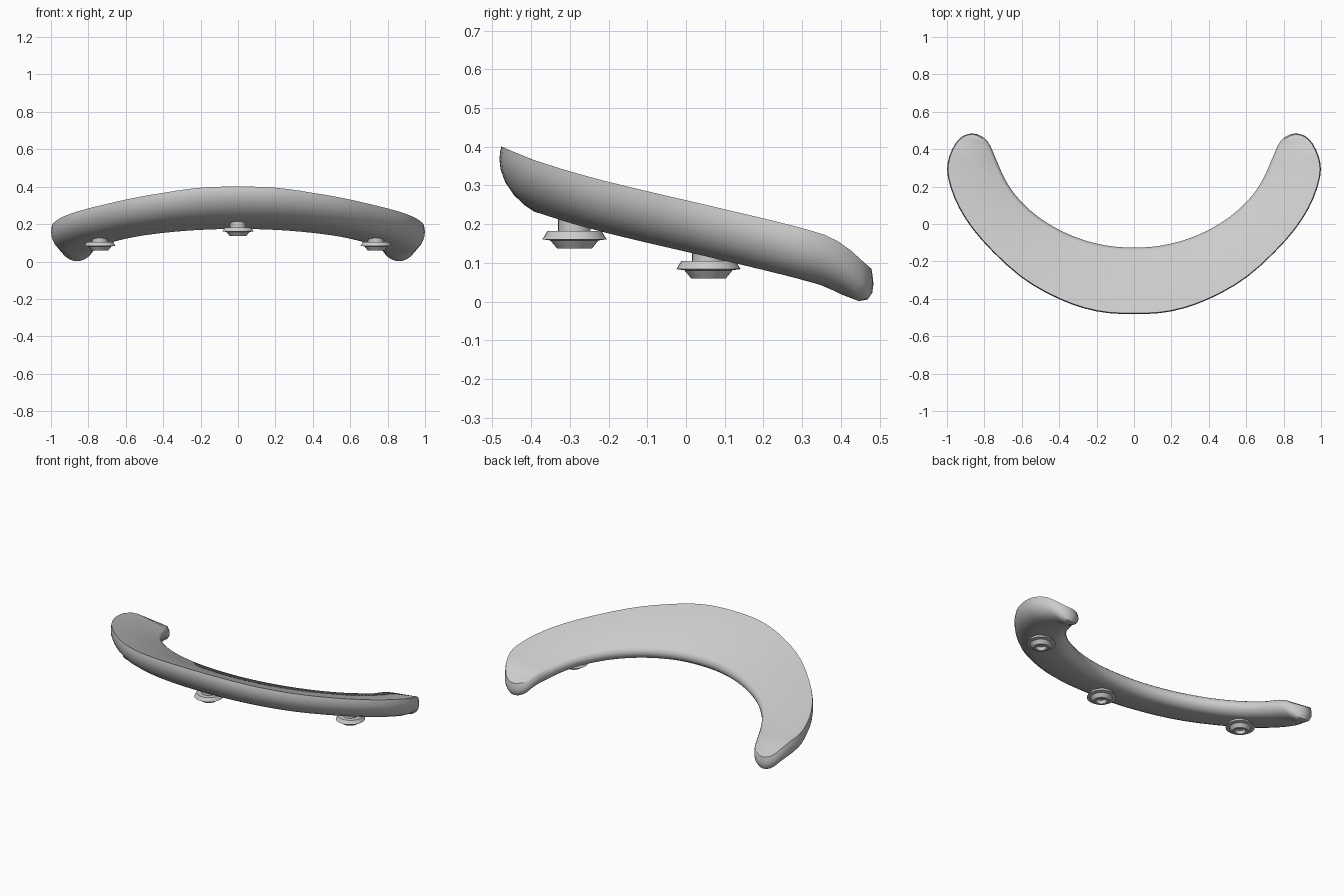
import bpy, bmesh, math
from mathutils import Vector

if "Cube" in bpy.data.objects:
    bpy.data.objects.remove(bpy.data.objects["Cube"])

def finish(bm, name, angle):
    bmesh.ops.recalc_face_normals(bm, faces=bm.faces[:])
    me = bpy.data.meshes.new(name)
    bm.to_mesh(me)
    bm.free()
    ob = bpy.data.objects.new(name, me)
    bpy.context.collection.objects.link(ob)
    bpy.ops.object.select_all(action='DESELECT')
    ob.select_set(True)
    bpy.context.view_layer.objects.active = ob
    bpy.ops.object.shade_smooth_by_angle(angle=math.radians(angle))
    return ob

# Height of the tilted outer rim along y
SLOPE = [(-.48, .402), (-.4, .368), (-.3, .336), (-.2, .309), (-.1, .285), (0, .262),
         (.2, .215), (.3, .19), (.36, .172), (.41, .147), (.45, .11), (.49, .075)]

def top_z(y):
    for (a, za), (b, zb) in zip(SLOPE, SLOPE[1:]):
        if y <= b:
            break
    return za + (zb - za) * (y - a) / (b - a)

# Crescent outline: right half from outer middle, round the tip, to inner middle
half = [(0, -.482), (.2, -.467), (.4, -.402), (.61, -.28), (.815, -.085),
        (.935, .085), (.995, .25), (.988, .36), (.935, .455), (.86, .484),
        (.785, .445), (.735, .34), (.69, .24), (.63, .15), (.54, .06),
        (.43, -.015), (.3, -.075), (.15, -.115), (0, -.126)]
ctrl = [Vector(p) for p in half + [(-x, y) for x, y in half[-2:0:-1]]]
K, C = 3, len(ctrl)
outline = []
for i in range(C):
    p0, p1, p2, p3 = (ctrl[(i + j) % C] for j in (-1, 0, 1, 2))
    for s in range(K):
        t = s / K
        outline.append(.5 * (2 * p1 + (p2 - p0) * t + (2 * p0 - 5 * p1 + 4 * p2 - p3) * t * t
                             + (3 * p1 - p0 - 3 * p2 + p3) * t ** 3))
N = len(outline)
M = (len(half) - 1) * K
inward, blend = [], []
for i in range(N):
    d = (outline[(i + 1) % N] - outline[i - 1]).normalized()
    inward.append(Vector((-d.y, d.x)))
    # 0 on the outer rim, 1 on the inner rim
    blend.append(min(1, max(0, (min(i, N - i) - M / 2) / 7)))

# Pad: stacked loops (outer inset and drop, inner inset and drop), capped across
LAYERS = [(.005, 0, .018, .04), (.002, .015, .008, .047), (0, .035, 0, .062),
          (.003, .06, 0, .08), (.015, .088, .008, .098), (.038, .112, .024, .115),
          (.065, .126, .043, .127), (.09, .133, .065, .133)]
bm = bmesh.new()
rings = []
for o_in, o_drop, i_in, i_drop in LAYERS:
    ring = []
    for p, n, w in zip(outline, inward, blend):
        q = p + n * (o_in + (i_in - o_in) * w)
        drop = o_drop + (i_drop - o_drop) * w
        ring.append(bm.verts.new((q.x, q.y, max(0, top_z(q.y) - drop))))
    rings.append(ring)
for a, b in zip(rings, rings[1:]):
    for i in range(N):
        j = (i + 1) % N
        bm.faces.new((a[i], a[j], b[j], b[i]))
for ring in (rings[0], rings[-1]):
    for i in range(-M // 2, M // 2):
        quad = [ring[k % N] for k in (i, i + 1, M - i - 1, M - i)]
        bm.faces.new(list(dict.fromkeys(quad)))
finish(bm, "crescent_pad", 40)

# Snap feet: lathed stem, flange and recessed base
PROFILE = [(0, .1), (.042, .1), (.042, .045), (.07, .045), (.083, .024), (.062, .021),
           (.045, 0), (.031, 0), (.026, .02), (0, .02)]

def snap_foot(name, x, y, z):
    bm = bmesh.new()
    vs = [bm.verts.new((x + r, y, z + h)) for r, h in PROFILE]
    es = [bm.edges.new(e) for e in zip(vs, vs[1:])]
    bmesh.ops.spin(bm, geom=vs + es, cent=(x, y, 0), axis=(0, 0, 1),
                   angle=math.tau, steps=32)
    bmesh.ops.remove_doubles(bm, verts=bm.verts[:], dist=1e-4)
    finish(bm, name, 30)

snap_foot("foot_middle", 0, -.288, .137)
for side, s in (("right", 1), ("left", -1)):
    snap_foot("foot_" + side, s * .738, .058, .06)
